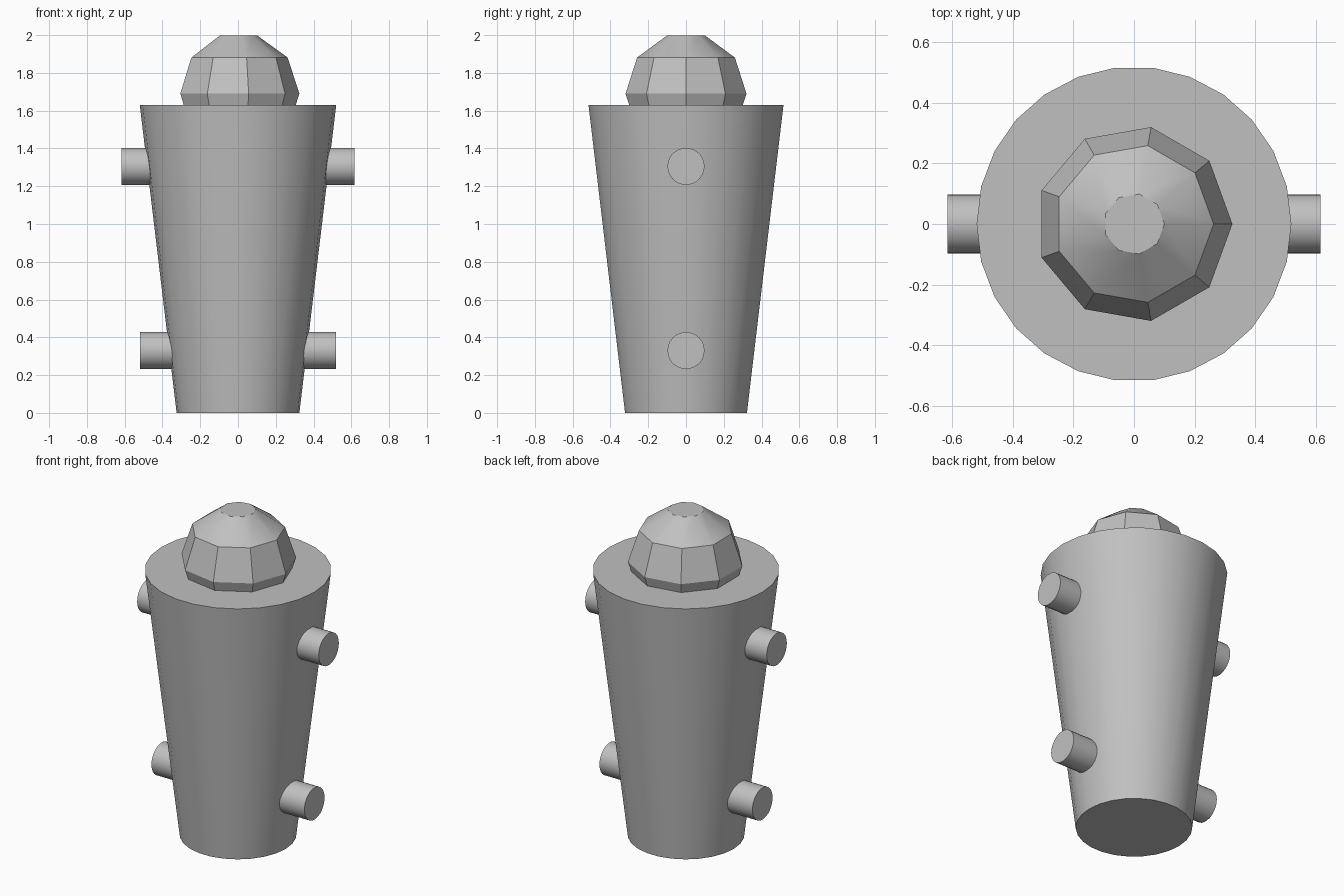
import bpy, bmesh, math

default_cube = bpy.data.objects.get("Cube")
if default_cube:
    bpy.data.objects.remove(default_cube, do_unlink=True)

# Single grey material
grey = bpy.data.materials.new("light_grey")
grey.use_nodes = True
colour = (0.53, 0.53, 0.53, 1)
grey.diffuse_color = colour
grey.node_tree.nodes["Principled BSDF"].inputs["Base Color"].default_value = colour


def lathe(name, profile, sides, axis="z", centre_z=0):
    """Closed solid of revolution from (radius, position) pairs, with flat end caps."""
    bm = bmesh.new()
    rings = []
    for radius, along in profile:
        ring = []
        for i in range(sides):
            a = math.tau * i / sides
            u, v = radius * math.cos(a), radius * math.sin(a)
            point = (u, v, along) if axis == "z" else (along, u, v + centre_z)
            ring.append(bm.verts.new(point))
        rings.append(ring)
    for low, high in zip(rings, rings[1:]):
        for i in range(sides):
            j = (i + 1) % sides
            bm.faces.new((low[i], low[j], high[j], high[i]))
    bm.faces.new(rings[0][::-1])
    bm.faces.new(rings[-1])
    bmesh.ops.recalc_face_normals(bm, faces=bm.faces)
    mesh = bpy.data.meshes.new(name)
    bm.to_mesh(mesh)
    bm.free()
    mesh.materials.append(grey)
    obj = bpy.data.objects.new(name, mesh)
    bpy.context.collection.objects.link(obj)
    bpy.ops.object.select_all(action="DESELECT")
    obj.select_set(True)
    bpy.context.view_layer.objects.active = obj
    bpy.ops.object.shade_smooth_by_angle(angle=math.radians(30))
    return obj


# Tapered body
lathe("body", [(0.325, 0), (0.52, 1.63)], 26)

# Faceted ball head, sunk into the body, with a flat crown
head_radius, head_z = 0.325, 1.69
head_profile = []
for degrees in (-36, 0, 36, 72):
    a = math.radians(degrees)
    head_profile.append((head_radius * math.cos(a), head_z + head_radius * math.sin(a)))
lathe("head", head_profile, 9)

# Arm and leg rods passing through the body from side to side
for name, reach, z in (("arm_rod", 0.617, 1.305), ("leg_rod", 0.52, 0.33)):
    lathe(name, [(0.098, -reach), (0.098, reach)], 26, axis="x", centre_z=z)
